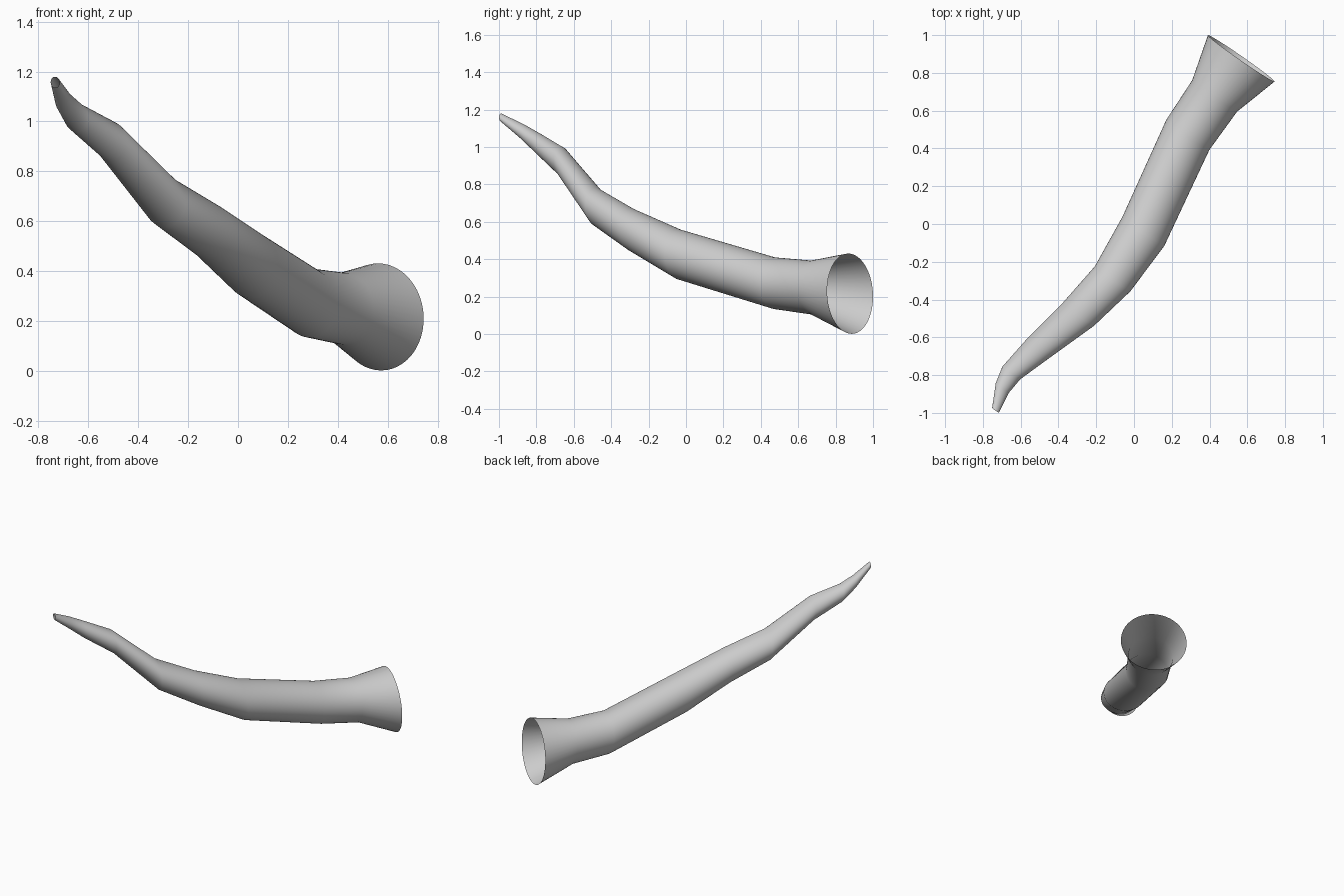
import bpy, bmesh, math
from mathutils import Vector

if "Cube" in bpy.data.objects:
    bpy.data.objects.remove(bpy.data.objects["Cube"])

SIDES = 48

# Centre line and radius of each section, open base to tip: x, y, z, radius
SECTIONS = [
    (0.568, 0.877, 0.216, 0.215),
    (0.427, 0.678, 0.248, 0.145),
    (0.285, 0.472, 0.272, 0.139),
    (0.050, -0.038, 0.426, 0.135),
    (-0.113, -0.290, 0.557, 0.115),
    (-0.295, -0.479, 0.679, 0.103),
    (-0.511, -0.663, 0.921, 0.079),
    (-0.649, -0.788, 1.017, 0.058),
    (-0.697, -0.868, 1.078, 0.043),
    (-0.733, -0.987, 1.157, 0.022),
]

# All sections are parallel to the base opening
normal = Vector((0.57, 0.82, 0.05)).normalized()
side = normal.cross(Vector((0, 0, 1))).normalized()
up = side.cross(normal)

# Hollow horn skin, open at both ends
bm = bmesh.new()
rings = []
for x, y, z, r in SECTIONS:
    ring = []
    for i in range(SIDES):
        a = 2 * math.pi * i / SIDES
        ring.append(bm.verts.new(Vector((x, y, z)) + r * (math.cos(a) * side + math.sin(a) * up)))
    rings.append(ring)
for lower, upper in zip(rings, rings[1:]):
    for i in range(SIDES):
        j = (i + 1) % SIDES
        bm.faces.new((lower[i], lower[j], upper[j], upper[i]))
bmesh.ops.recalc_face_normals(bm, faces=bm.faces)
for f in bm.faces:
    f.smooth = True

mesh = bpy.data.meshes.new("horn")
bm.to_mesh(mesh)
bm.free()
horn = bpy.data.objects.new("horn", mesh)
bpy.context.collection.objects.link(horn)
